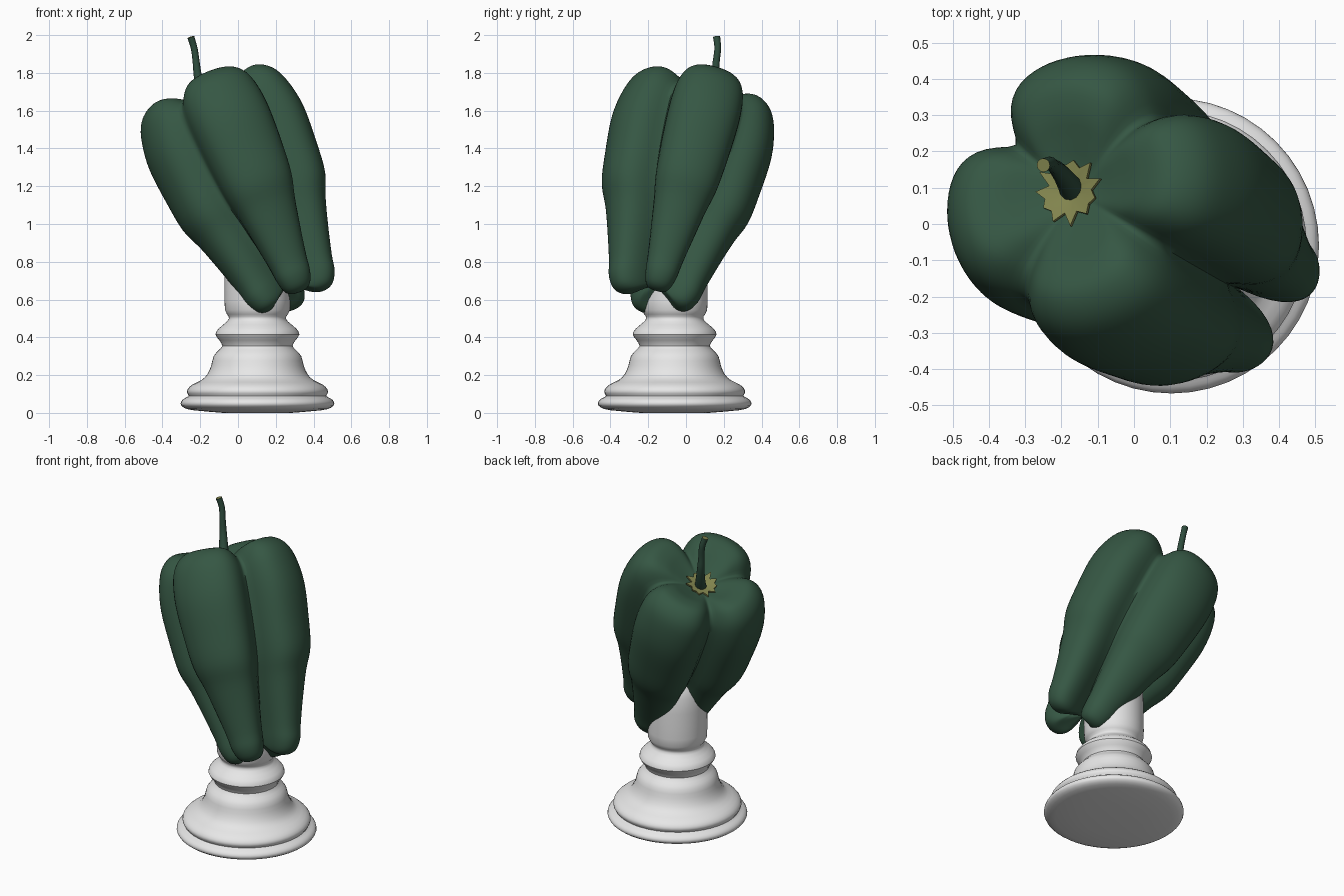
import bpy, bmesh, math
from mathutils import Vector

cube = bpy.data.objects.get("Cube")
if cube:
    bpy.data.objects.remove(cube)


def material(name, rgb):
    m = bpy.data.materials.new(name)
    m.use_nodes = True
    m.diffuse_color = (*rgb, 1)
    m.node_tree.nodes["Principled BSDF"].inputs["Base Color"].default_value = (*rgb, 1)
    return m


white = material("white_stone", (0.8, 0.8, 0.8))
green = material("deep_green", (0.036, 0.095, 0.057))
dark_green = material("stem_green", (0.027, 0.072, 0.046))
olive = material("olive_yellow", (0.22, 0.23, 0.075))


def smooth_curve(pts, steps):
    """Catmull-Rom interpolation through the given points."""
    pts = [Vector(p) for p in pts]
    out = []
    for i in range(len(pts) - 1):
        a, b, c, d = pts[max(i - 1, 0)], pts[i], pts[i + 1], pts[min(i + 2, len(pts) - 1)]
        for k in range(steps):
            t = k / steps
            out.append(0.5 * (2 * b + (c - a) * t + (2 * a - 5 * b + 4 * c - d) * t * t
                              + (3 * b - a - 3 * c + d) * t ** 3))
    return out + [pts[-1]]


def ring_mesh(name, rings, mats, angle=40):
    """Skin a list of closed rings, capping both ends."""
    bm = bmesh.new()
    loops = [[bm.verts.new(p) for p in ring] for ring in rings]
    n = len(loops[0])
    for lo, hi in zip(loops, loops[1:]):
        for i in range(n):
            j = (i + 1) % n
            bm.faces.new((lo[i], lo[j], hi[j], hi[i]))
    bm.faces.new(loops[0][::-1])
    top = bm.faces.new(loops[-1])
    top.material_index = len(mats) - 1
    bmesh.ops.remove_doubles(bm, verts=bm.verts, dist=1e-5)
    bmesh.ops.recalc_face_normals(bm, faces=bm.faces)
    mesh = bpy.data.meshes.new(name)
    bm.to_mesh(mesh)
    bm.free()
    for m in mats:
        mesh.materials.append(m)
    obj = bpy.data.objects.new(name, mesh)
    bpy.context.collection.objects.link(obj)
    bpy.ops.object.select_all(action="DESELECT")
    obj.select_set(True)
    bpy.context.view_layer.objects.active = obj
    bpy.ops.object.shade_smooth_by_angle(angle=math.radians(angle))
    return obj


# Turned pedestal
profile = [(0.18, 0), (0.34, 0.014), (0.39, 0.028), (0.407, 0.048), (0.398, 0.068), (0.38, 0.08),
           (0.364, 0.09), (0.372, 0.105), (0.37, 0.125), (0.345, 0.15), (0.295, 0.175),
           (0.265, 0.205), (0.245, 0.25), (0.232, 0.30), (0.205, 0.332), (0.186, 0.355),
           (0.202, 0.385), (0.222, 0.415), (0.205, 0.447), (0.16, 0.485), (0.152, 0.51),
           (0.172, 0.545), (0.174, 0.66), (0.17, 0.85), (0.14, 0.93)]
SIDES = 48
rings = []
for r, z in smooth_curve(profile, 2):
    rings.append([(0.103 + r * math.cos(math.tau * i / SIDES),
                   -0.06 + r * math.sin(math.tau * i / SIDES), z) for i in range(SIDES)])
ring_mesh("pedestal", rings, [white])

# Tilted frame of the pepper
base = Vector((0.295, -0.18, 0.6))
axis = Vector((-0.485, 0.284, 1.1)).normalized()
tilt = Vector((0, 0, 1)).rotation_difference(axis)


def place(r, a, h):
    return base + tilt @ Vector((r * math.cos(a), r * math.sin(a), h))


# Pepper body: blend between a lobe profile and a valley profile
lobe = [(0, 0.09), (0.08, 0.03), (0.14, -0.01), (0.2, 0), (0.24, 0.06), (0.26, 0.15),
        (0.3, 0.3), (0.345, 0.45), (0.393, 0.58), (0.413, 0.75), (0.425, 0.95), (0.405, 1.1),
        (0.365, 1.2), (0.295, 1.252), (0.215, 1.242), (0.14, 1.205), (0.07, 1.17), (0, 1.15)]
valley = [(0, 0.09), (0.02, 0.1), (0.03, 0.1), (0.045, 0.11), (0.06, 0.13), (0.08, 0.18),
          (0.135, 0.3), (0.19, 0.45), (0.245, 0.58), (0.28, 0.75), (0.3, 0.95), (0.3, 1.07),
          (0.28, 1.13), (0.235, 1.17), (0.175, 1.182), (0.12, 1.178), (0.06, 1.163), (0, 1.15)]
# Each crease: direction in degrees, valley size, size of the lobe that follows it
creases = [(46, 1.0, 1.0), (143, 0.9, 1.0), (240, 1.08, 1.06), (328, 1.0, 1.09), (406, 1.0, 1.0)]
PER_LOBE = 28
lobe_pts, valley_pts = smooth_curve(lobe, 4), smooth_curve(valley, 4)
rings = []
for k, (lp, vp) in enumerate(zip(lobe_pts, valley_pts)):
    height = k / len(lobe_pts)
    fullness = 1.3 + 0.6 * height
    soft = 0.02 + 0.16 * height
    ring = []
    for (a0, v0, size), (a1, v1, _) in zip(creases, creases[1:]):
        for i in range(PER_LOBE):
            f = i / PER_LOBE
            # rounded crease at the valley, full cheek on the lobe
            s = (math.hypot(math.sin(math.pi * f), soft) - soft) / (math.hypot(1, soft) - soft)
            w = math.tanh(fullness * s) / math.tanh(fullness)
            p = vp.lerp(lp, w)
            r = vp.x * (v0 + (v1 - v0) * f) * (1 - w) + lp.x * size * w
            ring.append(place(r, math.radians(a0 + (a1 - a0) * f), p.y))
    rings.append(ring)
ring_mesh("pepper_body", rings, [green], 75)

# Jagged calyx lying in the top hollow
POINTS = 11
rings = []
for scale, lift in ((0.1, 0.0), (1, 0.0), (1, 0.012), (0.5, 0.014), (0.1, 0.012)):
    ring = []
    for i in range(POINTS * 2):
        r = (0.094 if i % 2 else 0.068) * scale * (1 + 0.1 * math.sin(i * 2.3))
        ring.append(place(r, math.pi * i / POINTS, 1.15 + 0.28 * r + lift) + Vector((-0.012, 0, 0)))
    rings.append(ring)
ring_mesh("calyx", rings, [olive], 30)

# Curved stem with a cut tip
path = smooth_curve([(-0.165, 0.085, 1.61), (-0.19, 0.125, 1.69), (-0.212, 0.152, 1.78),
                     (-0.222, 0.16, 1.86), (-0.232, 0.168, 1.93), (-0.25, 0.162, 1.99)], 5)
rings = []
for i, p in enumerate(path):
    t = i / (len(path) - 1)
    direction = path[min(i + 1, len(path) - 1)] - path[max(i - 1, 0)]
    turn = Vector((0, 0, 1)).rotation_difference(direction)
    r = 0.017 + 0.022 * (1 - t) ** 3 + 0.002 * t ** 6
    rings.append([p + turn @ Vector((r * math.cos(math.tau * s / 12),
                                     r * math.sin(math.tau * s / 12), 0)) for s in range(12)])
ring_mesh("stem", rings, [dark_green, olive])
